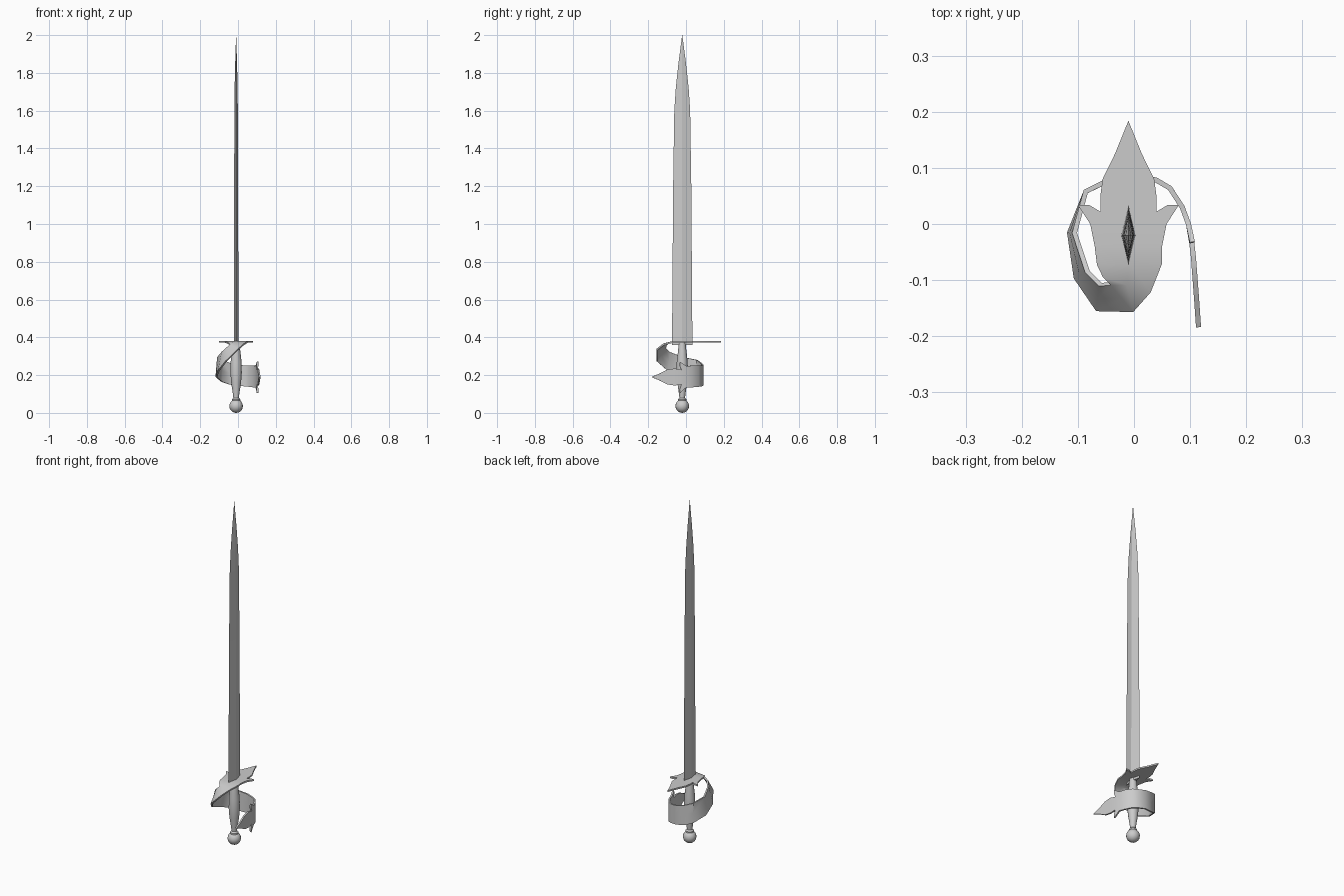
import bpy, bmesh, math
from mathutils import Vector

if "Cube" in bpy.data.objects:
    bpy.data.objects.remove(bpy.data.objects["Cube"])

CX, CY = -0.01, -0.02  # axis of the sword


def finish(name, bm, angle=None):
    bmesh.ops.recalc_face_normals(bm, faces=bm.faces)
    me = bpy.data.meshes.new(name)
    bm.to_mesh(me)
    bm.free()
    ob = bpy.data.objects.new(name, me)
    bpy.context.collection.objects.link(ob)
    if angle:
        bpy.ops.object.select_all(action='DESELECT')
        ob.select_set(True)
        bpy.context.view_layer.objects.active = ob
        bpy.ops.object.shade_smooth_by_angle(angle=math.radians(angle))
    return ob


def loft(bm, rings):
    rings = [[bm.verts.new(p) for p in r] for r in rings]
    n = len(rings[0])
    for a, b in zip(rings, rings[1:]):
        for i in range(n):
            bm.faces.new((a[i], a[(i + 1) % n], b[(i + 1) % n], b[i]))
    bm.faces.new(rings[0])
    bm.faces.new(rings[-1])


# Blade: diamond section narrowing to a point
bm = bmesh.new()
blade = [(0.36, .0125, .054), (1.2, .0105, .048), (1.6, .009, .042),
         (1.72, .008, .034), (1.85, .005, .020), (2.0, .0003, .0006)]
loft(bm, [[(CX + tx, CY, z), (CX, CY + wy, z), (CX - tx, CY, z), (CX, CY - wy, z)]
          for z, tx, wy in blade])
finish("blade", bm)

# Grip: turned handle, swollen in the middle
bm = bmesh.new()
grip = [(.06, .022), (.072, .022), (.08, .015), (.10, .017), (.16, .026), (.21, .030),
        (.27, .029), (.33, .022), (.38, .017)]
loft(bm, [[(CX + r * math.cos(k * math.pi / 8), CY + r * math.sin(k * math.pi / 8), z)
           for k in range(16)] for z, r in grip])
finish("grip", bm, 40)

# Pommel
bm = bmesh.new()
bmesh.ops.create_uvsphere(bm, u_segments=16, v_segments=10, radius=.036)
bmesh.ops.translate(bm, vec=(CX, CY, .036), verts=bm.verts)
finish("pommel", bm, 60)

# Guard: one ribbon, left edge / right edge, from the crossguard leaf to the knuckle leaf
Z = .377
leaf_top = [(.125, .024), (.08, .046), (.05, .050), (.022, .050), (0, .068), (-.04, .060)]
edges = [((CX - w, y, Z), (CX + w, y, Z)) for y, w in leaf_top]
edges += [
    ((-.066, -.072, .375), (.050, -.070, .375)),
    ((-.055, -.094, .370), (.030, -.120, .362)),
    ((-.040, -.106, .360), (.000, -.154, .335)),
    ((-.060, -.108, .343), (-.064, -.153, .272)),
    ((-.083, -.085, .322), (-.103, -.096, .222)),
    ((-.106, -.016, .295), (-.115, -.016, .190)),
]
band = [(-.086, .058, .280, .165), (-.045, .078, .265, .150), (0, .088, .255, .145),
        (.040, .078, .250, .140), (.064, .064, .250, .138), (.086, .030, .250, .135),
        (.097, 0, .248, .135), (.102, -.025, .228, .150), (.106, -.060, .235, .145),
        (.109, -.100, .229, .151), (.112, -.140, .208, .172)]
edges += [((x, y, a), (x, y, b)) for x, y, a, b in band]

bm = bmesh.new()
rows = []
for a, b in edges:
    a, b = Vector(a), Vector(b)
    rows.append([bm.verts.new(p) for p in (a, (a + b) / 2, b)])
for a, b in zip(rows, rows[1:]):
    for i in (0, 1):
        bm.faces.new((a[i], a[i + 1], b[i + 1], b[i]))
# pointed ends
for row, p, flip in ((rows[0], (CX, .184, Z), False), (rows[-1], (.115, -.184, .19), True)):
    t = bm.verts.new(p)
    for i in (0, 1):
        bm.faces.new((row[i], row[i + 1], t) if flip else (row[i + 1], row[i], t))


# side barbs of both leaves
def barb(root, notch, tip, mid, flip):
    vs = [root, bm.verts.new(tip), bm.verts.new(mid), notch]
    bm.faces.new(vs[::-1] if flip else vs)


for side, col in ((-1, 0), (1, 2)):
    barb(rows[4][col], rows[3][col], (CX + side * .090, .034, Z),
         (CX + side * .070, .034, Z), side < 0)
    k = len(rows) - 5
    barb(rows[k][col], rows[k + 1][col], (.104, -.032, .188 - side * .083),
         (.103, -.034, .188 - side * .062), side > 0)

guard = finish("guard", bm)
m = guard.modifiers.new("thickness", 'SOLIDIFY')
m.thickness, m.offset = .009, 0
bpy.ops.object.select_all(action='DESELECT')
guard.select_set(True)
bpy.context.view_layer.objects.active = guard
bpy.ops.object.modifier_apply(modifier=m.name)
bpy.ops.object.shade_smooth_by_angle(angle=math.radians(45))
